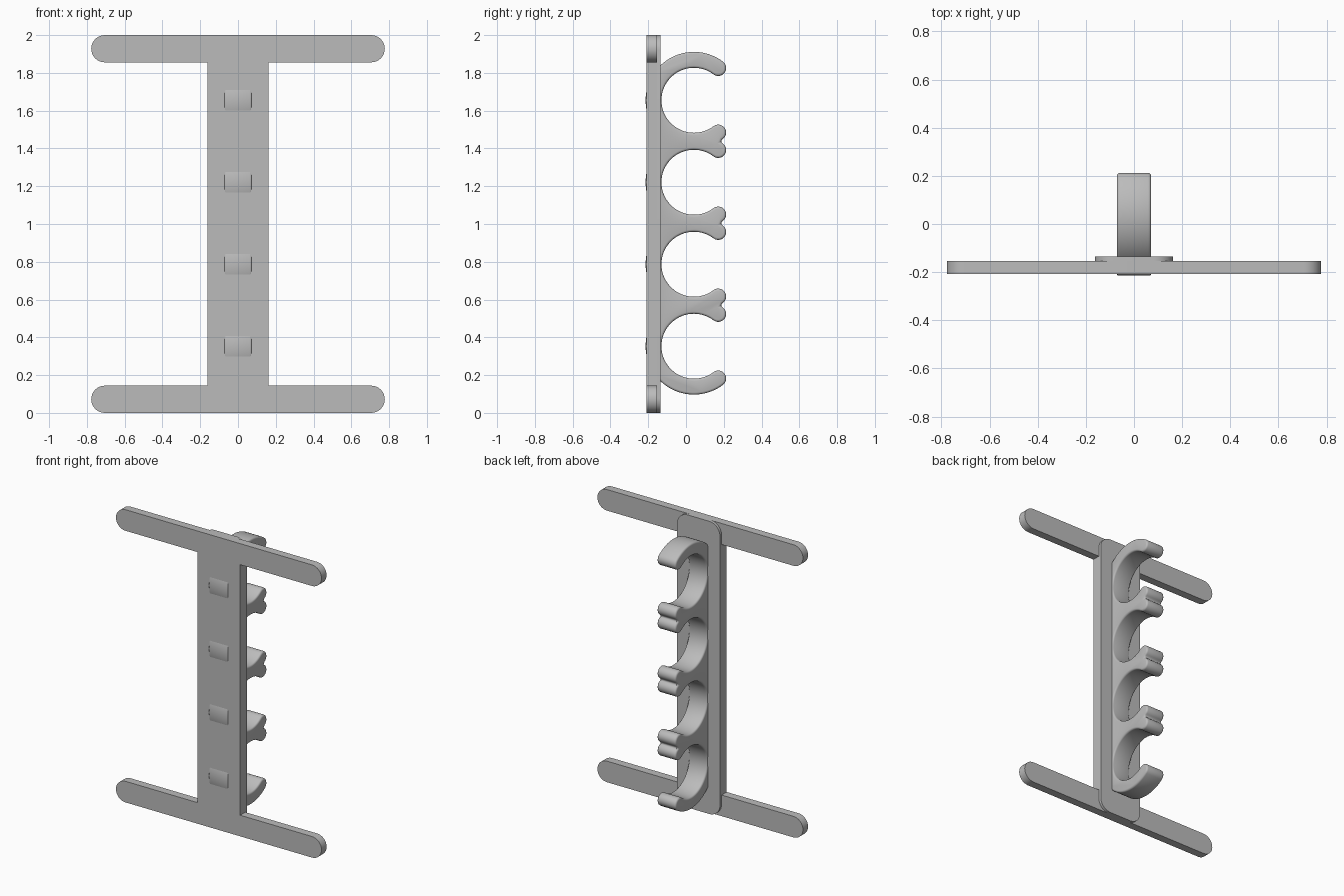
import bpy
import bmesh
from math import radians, cos, sin

cube = bpy.data.objects.get("Cube")
if cube:
    bpy.data.objects.remove(cube, do_unlink=True)

grey = bpy.data.materials.new("plain grey")
grey.use_nodes = True
grey.diffuse_color = (0.5, 0.5, 0.5, 1)
grey.node_tree.nodes["Principled BSDF"].inputs["Base Color"].default_value = (0.5, 0.5, 0.5, 1)


def arc(cu, cv, r, a0, a1, n=16):
    """Points along an arc, angles in degrees."""
    steps = [radians(a0 + (a1 - a0) * i / n) for i in range(n + 1)]
    return [(cu + r * cos(a), cv + r * sin(a)) for a in steps]


def extrude(name, outline, place, d0, d1, bevel=0):
    """Solid from a 2D outline; place(u, v, depth) gives the 3D point."""
    bm = bmesh.new()
    face = bm.faces.new([bm.verts.new(place(u, v, d0)) for u, v in outline])
    bmesh.ops.solidify  # the cap is duplicated by the region extrusion below
    new = bmesh.ops.extrude_face_region(bm, geom=[face], use_keep_orig=True)["geom"]
    shift = [b - a for a, b in zip(place(0, 0, d0), place(0, 0, d1))]
    bmesh.ops.translate(bm, vec=shift, verts=[e for e in new if isinstance(e, bmesh.types.BMVert)])
    bmesh.ops.recalc_face_normals(bm, faces=bm.faces)
    mesh = bpy.data.meshes.new(name)
    bm.to_mesh(mesh)
    bm.free()
    mesh.materials.append(grey)
    obj = bpy.data.objects.new(name, mesh)
    bpy.context.collection.objects.link(obj)
    bpy.ops.object.select_all(action='DESELECT')
    obj.select_set(True)
    bpy.context.view_layer.objects.active = obj
    if bevel:
        mod = obj.modifiers.new("rounded rim", 'BEVEL')
        mod.width = bevel
        mod.segments = 3
        mod.limit_method = 'ANGLE'
        mod.angle_limit = radians(80)
        mod.use_clamp_overlap = False
        bpy.ops.object.modifier_apply(modifier=mod.name)
    bpy.ops.object.shade_smooth_by_angle(angle=radians(35))
    return obj


def facing_front(u, v, d):
    return (u, d, v)


def facing_side(u, v, d):
    return (d, u, v)


# Frame: upright web with a round-ended crossbar at each end
HALF_WEB, BAR_R, BAR_X = 0.162, 0.072, 0.705
low, high = BAR_R, 2 - BAR_R
frame = arc(BAR_X, low, BAR_R, -90, 90) + [(HALF_WEB, 2 * BAR_R), (HALF_WEB, 2 - 2 * BAR_R)]
frame += arc(BAR_X, high, BAR_R, -90, 90) + arc(-BAR_X, high, BAR_R, 90, 270)
frame += [(-HALF_WEB, 2 - 2 * BAR_R), (-HALF_WEB, 2 * BAR_R)] + arc(-BAR_X, low, BAR_R, 90, 270)
extrude("frame", frame, facing_front, -0.208, -0.153)

# Backing plate with rounded corners
R = 0.08
u, v = HALF_WEB - R, 2 - R
plate = arc(u, R, R, -90, 0) + arc(u, v, R, 0, 90) + arc(-u, v, R, 90, 180) + arc(-u, R, R, 180, 270)
extrude("backing_plate", plate, facing_front, -0.153, -0.135)

# Clip strip: four open rings merged into one outline
RING_Y, INNER, OUTER, OPEN = 0.042, 0.172, 0.256, 53
PITCH, HALF_WIDTH, ROOT_Y = 0.434, 0.071, -0.17
centres = [1.004 + PITCH * (i - 1.5) for i in range(4)]
TIP_R = (OUTER - INNER) / 2
mid = INNER + TIP_R
tip_y, tip_z = RING_Y + mid * cos(radians(OPEN)), mid * sin(radians(OPEN))

strip = arc(RING_Y, centres[0], OUTER, 215, 360 - OPEN, 24)
for i, z in enumerate(centres):
    first, last = i == 0, i == len(centres) - 1
    strip += arc(tip_y, z - tip_z, TIP_R, -OPEN if first else -75, 180 - OPEN)[1:]
    strip += arc(RING_Y, z, INNER, 360 - OPEN, OPEN, 48)[1:]
    strip += arc(tip_y, z + tip_z, TIP_R, 180 + OPEN, 360 + (OPEN if last else 75))[1:]
strip += arc(RING_Y, centres[-1], OUTER, OPEN, 145, 24)[1:]
strip += [(ROOT_Y, centres[-1] + 0.147), (ROOT_Y, centres[0] - 0.147)]
extrude("clip_strip", strip, facing_side, -HALF_WIDTH, HALF_WIDTH, bevel=0.012)

# Shallow bulges where each ring shows through the front of the frame
for i, z in enumerate(centres):
    bulge = arc(RING_Y, z, OUTER, 155, 205, 16)
    extrude(f"front_bulge_{i + 1}", bulge, facing_side, -HALF_WIDTH, HALF_WIDTH, bevel=0.006)
